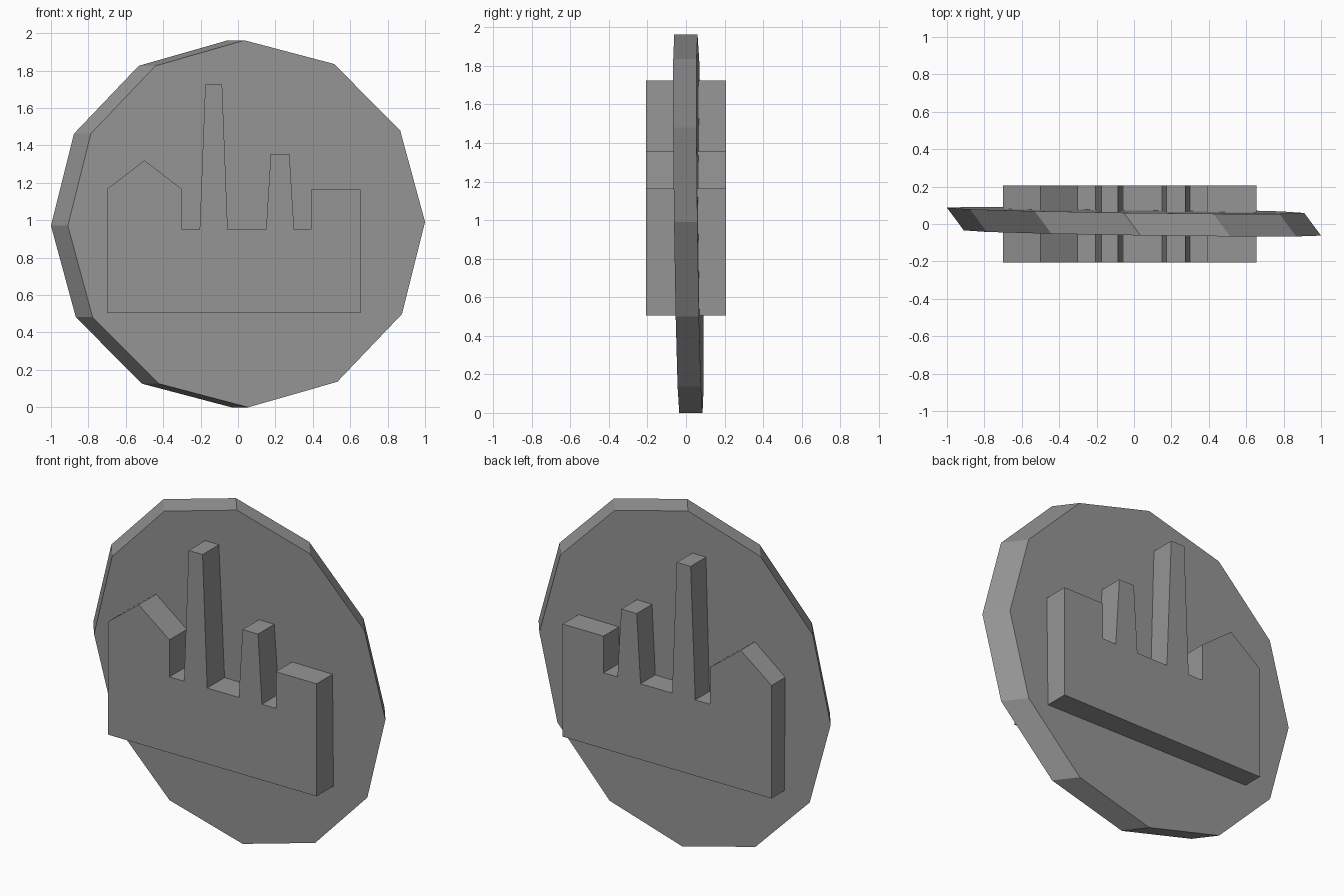
import bpy
import bmesh
from math import cos, sin, tau

default_cube = bpy.data.objects.get("Cube")
if default_cube:
    bpy.data.objects.remove(default_cube)

# One plain grey for the whole model
GREY = (0.3, 0.3, 0.3, 1.0)
grey = bpy.data.materials.new("grey")
grey.use_nodes = True
grey.diffuse_color = GREY
grey.node_tree.nodes["Principled BSDF"].inputs["Base Color"].default_value = GREY


def prism(name, front, back):
    """Solid between two matching outlines."""
    bm = bmesh.new()
    a = [bm.verts.new(p) for p in front]
    b = [bm.verts.new(p) for p in back]
    bm.faces.new(a)
    bm.faces.new(b[::-1])
    n = len(a)
    for i in range(n):
        j = (i + 1) % n
        bm.faces.new((a[j], a[i], b[i], b[j]))
    bmesh.ops.recalc_face_normals(bm, faces=bm.faces)
    mesh = bpy.data.meshes.new(name)
    bm.to_mesh(mesh)
    bm.free()
    mesh.materials.append(grey)
    obj = bpy.data.objects.new(name, mesh)
    bpy.context.collection.objects.link(obj)
    return obj


def disc_ring(cx, cy, sides=12):
    """Slightly tilted twelve-sided outline."""
    ring = []
    for i in range(sides):
        c, s = cos(tau * i / sides), sin(tau * i / sides)
        ring.append((cx + 0.955 * c - 0.01 * s,
                     cy - 0.014 * c - 0.013 * s,
                     0.981 + 0.01 * c + 0.981 * s))
    return ring


# Backing disc, sheared sideways from front to back
prism("disc", disc_ring(0.045, -0.048), disc_ring(-0.045, 0.073))

# Factory silhouette passing through the disc
outline = [(-0.7, 0.505), (0.655, 0.505), (0.655, 1.165), (0.39, 1.165),
           (0.39, 0.95), (0.3, 0.95), (0.275, 1.355), (0.175, 1.355),
           (0.15, 0.95), (-0.055, 0.95), (-0.085, 1.725), (-0.175, 1.725),
           (-0.205, 0.95), (-0.3, 0.95), (-0.3, 1.167), (-0.5, 1.32),
           (-0.7, 1.167)]
prism("factory_silhouette",
      [(x, -0.207, z) for x, z in outline],
      [(x, 0.207, z) for x, z in outline])
